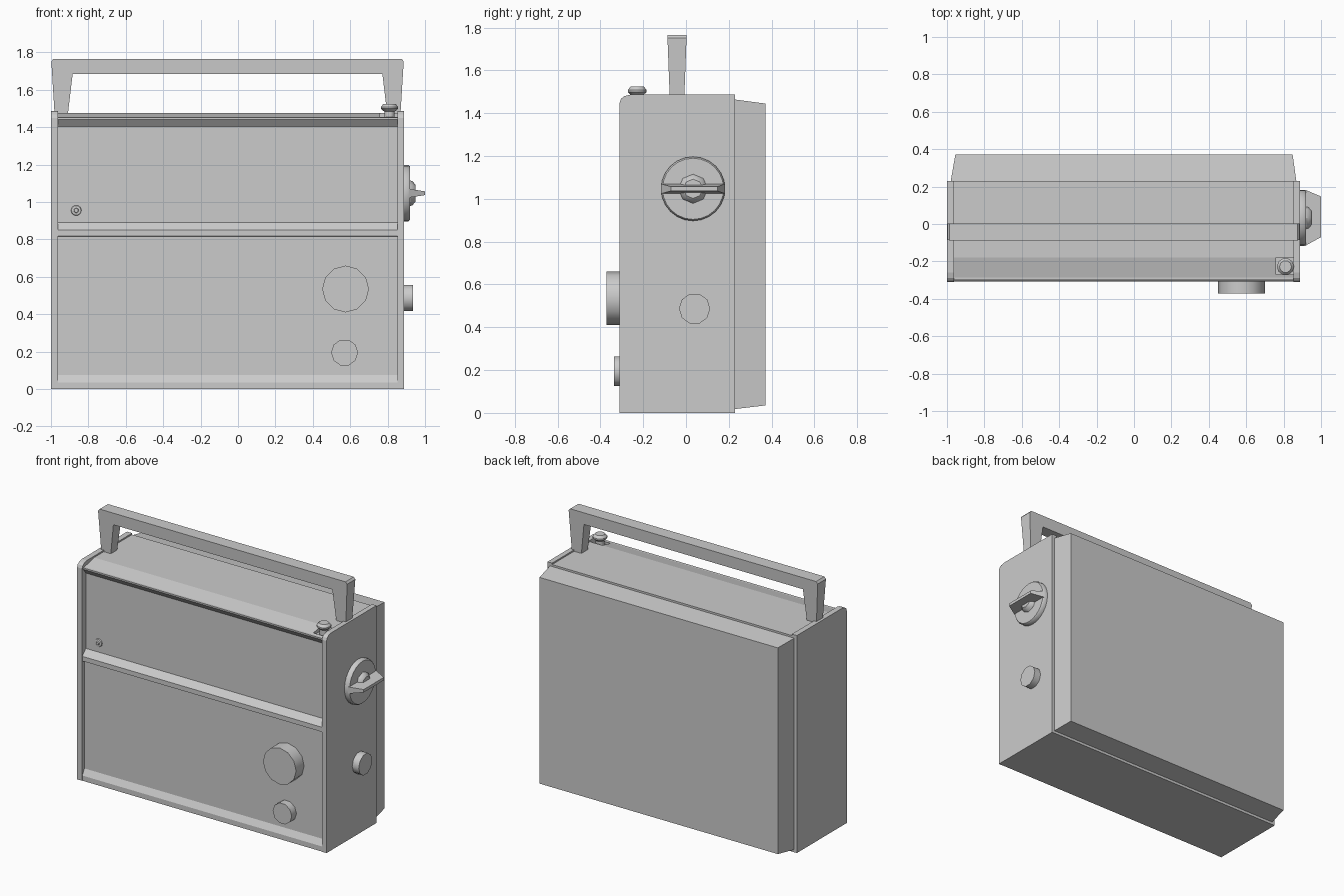
import bpy, bmesh, math
from mathutils import Vector

if "Cube" in bpy.data.objects:
    bpy.data.objects.remove(bpy.data.objects["Cube"])

grey = bpy.data.materials.new("plain grey")
grey.diffuse_color = (0.6, 0.6, 0.6, 1)
grey.use_nodes = True
grey.node_tree.nodes["Principled BSDF"].inputs["Base Color"].default_value = grey.diffuse_color


def finish(name, bm, smooth=False):
    bmesh.ops.recalc_face_normals(bm, faces=bm.faces)
    me = bpy.data.meshes.new(name)
    bm.to_mesh(me)
    bm.free()
    me.materials.append(grey)
    ob = bpy.data.objects.new(name, me)
    bpy.context.collection.objects.link(ob)
    if smooth:
        bpy.ops.object.select_all(action='DESELECT')
        ob.select_set(True)
        bpy.context.view_layer.objects.active = ob
        bpy.ops.object.shade_smooth_by_angle(angle=math.radians(38))
    return ob


def loft(name, rings, smooth=False):
    """Join matching point rings into a closed solid."""
    bm = bmesh.new()
    vs = [[bm.verts.new(p) for p in r] for r in rings]
    n = len(vs[0])
    for a, b in zip(vs, vs[1:]):
        for i in range(n):
            j = (i + 1) % n
            bm.faces.new((a[i], a[j], b[j], b[i]))
    bm.faces.new(vs[0])
    bm.faces.new(vs[-1])
    return finish(name, bm, smooth)


def slab_x(name, yz, x0, x1):
    return loft(name, [[(x, y, z) for y, z in yz] for x in (x0, x1)])


def knob(name, centre, axis, profile, sides):
    """Turned part: profile is (radius, distance along axis)."""
    axis = Vector(axis)
    q = axis.to_track_quat('Z', 'Y')
    rings = []
    for r, h in profile:
        rings.append([Vector(centre) + q @ Vector((r * math.cos(2 * math.pi * i / sides),
                      r * math.sin(2 * math.pi * i / sides), h)) for i in range(sides)])
    return loft(name, rings, True)


# Case core: one profile holding both recessed front panels and the top step
core = slab_x("case_core", [
    (0.23, 0), (-0.308, 0), (-0.308, 0.035), (-0.285, 0.075), (-0.285, 0.815),
    (-0.308, 0.818), (-0.308, 0.85), (-0.27, 0.89), (-0.27, 1.405), (-0.3, 1.442),
    (-0.3, 1.452), (-0.285, 1.452), (-0.18, 1.477), (0.23, 1.477)], -0.963, 0.853)

# Notch in the top around the push button
cutter = slab_x("button_notch_cutter",
                [(-0.27, 1.44), (-0.18, 1.44), (-0.18, 1.6), (-0.27, 1.6)], 0.76, 0.9)
cutter.hide_render = True
cutter.hide_set(True)
mod = core.modifiers.new("notch", 'BOOLEAN')
mod.operation = 'DIFFERENCE'
mod.object = cutter

# Side panels with a rounded top front corner
side = [(0.23, 0), (-0.31, 0), (-0.31, 1.45), (-0.303, 1.468), (-0.288, 1.48),
        (-0.26, 1.487), (0.23, 1.487)]
slab_x("left_side_panel", side, -1.0, -0.962)
slab_x("right_side_panel", side, 0.852, 0.887)


# Tapered back cover
def rect_y(x0, x1, z0, z1, y):
    return [(x0, y, z0), (x1, y, z0), (x1, y, z1), (x0, y, z1)]


loft("back_cover", [rect_y(-0.98, 0.868, 0.018, 1.464, 0.229),
                    rect_y(-0.955, 0.848, 0.035, 1.445, 0.372)])

# Carrying handle: mirrored arch profile, legs narrowing downwards
half = [(0.853, 1.475), (0.925, 1.475), (0.942, 1.752), (0.93, 1.766)]
inner = (0.828, 1.685)
outline = [inner] + half + [(-x, z) for x, z in reversed(half)] + [(-inner[0], inner[1])]


def handle_ring(s):
    return [(x - 0.056, -0.042 + s * (0.034 + 0.011 * (z - 1.475) / 0.29), z)
            for x, z in outline]


loft("carry_handle", [handle_ring(-1), handle_ring(1)])

# Front knobs and rivet
knob("tuning_knob", (0.575, -0.28, 0.535), (0, -1, 0), [(0.125, 0), (0.125, 0.092)], 12)
knob("volume_knob", (0.57, -0.28, 0.195), (0, -1, 0), [(0.072, 0), (0.072, 0.056)], 10)
knob("panel_rivet", (-0.865, -0.268, 0.955), (0, -1, 0),
     [(0.029, 0), (0.026, 0.008), (0.013, 0.01), (0.011, 0.018)], 10)

# Side knob and selector dial with grip fin
knob("side_knob", (0.885, 0.04, 0.487), (1, 0, 0), [(0.073, 0), (0.073, 0.051)], 10)
knob("selector_disc", (0.885, 0.033, 1.047), (1, 0, 0),
     [(0.15, 0), (0.15, 0.026), (0.143, 0.035)], 24)
knob("selector_hub", (0.915, 0.033, 1.047), (1, 0, 0),
     [(0.07, 0), (0.064, 0.018), (0.045, 0.034)], 8)


def rect_x(y0, y1, z0, z1, x):
    return [(x, y0, z0), (x, y1, z0), (x, y1, z1), (x, y0, z1)]


loft("selector_fin", [rect_x(-0.117, 0.183, 1.024, 1.07, 0.915),
                      rect_x(-0.07, 0.147, 1.037, 1.057, 1.0)])

# Push button on top
knob("push_button", (0.81, -0.228, 1.435), (0, 0, 1),
     [(0.028, 0), (0.028, 0.048), (0.046, 0.064), (0.046, 0.074), (0.032, 0.09)], 10)
